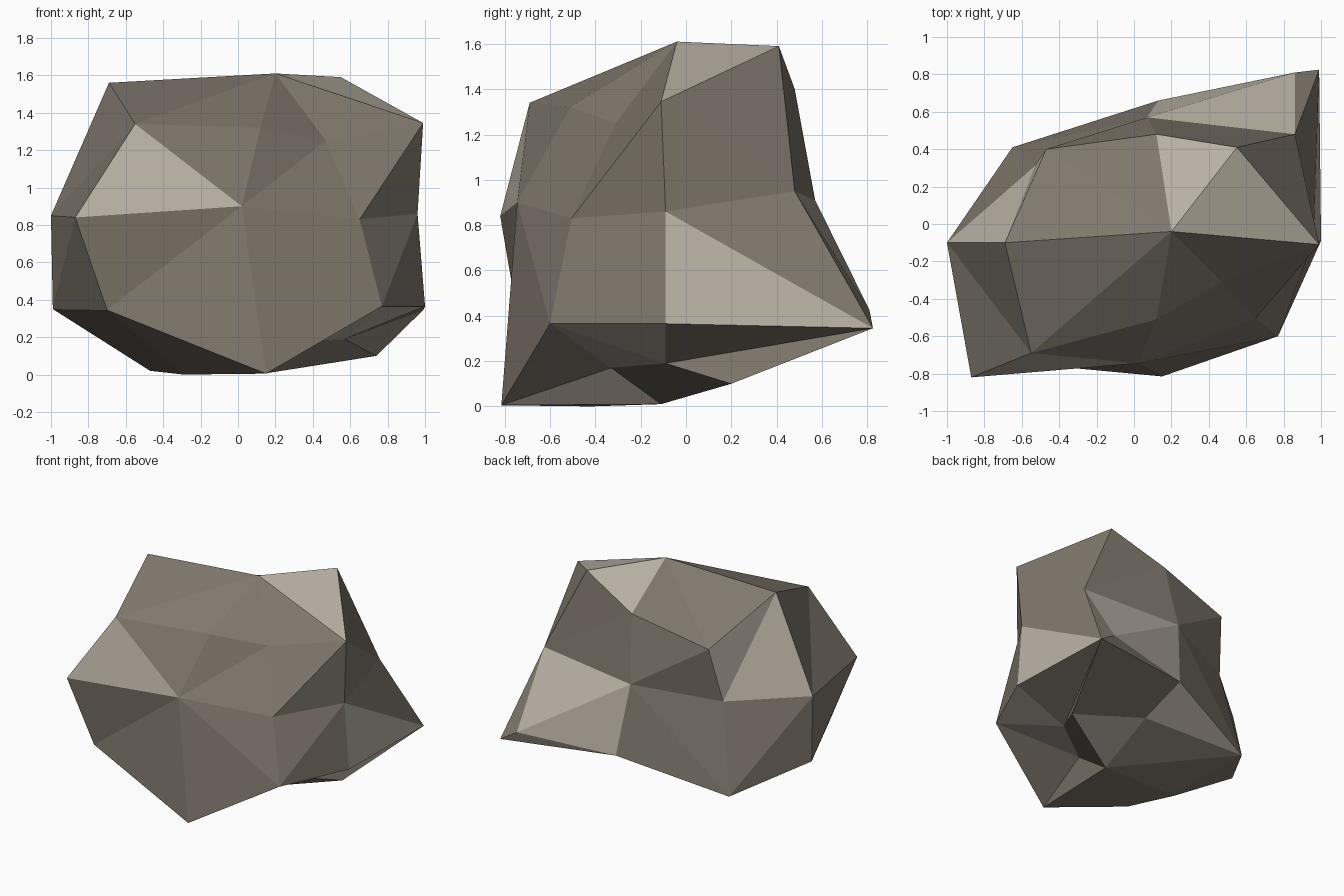
import bpy, bmesh

if "Cube" in bpy.data.objects:
    bpy.data.objects.remove(bpy.data.objects["Cube"])

bm = bmesh.new()


def ring(*points):
    return [bm.verts.new(p) for p in points]


def face(*vs):
    bm.faces.new(vs)


def fan(centre, *chain):
    for a, b in zip(chain, chain[1:]):
        face(centre, a, b)


def band(top, low, splits):
    # one quad per character, split along the diagonal; '.' leaves a gap
    for i, s in enumerate(splits):
        j = (i + 1) % len(top)
        if s == "d":
            face(top[i], top[j], low[j])
            face(top[i], low[j], low[i])
        elif s == "u":
            face(top[i], top[j], low[i])
            face(top[j], low[j], low[i])


# rings of the rock, each starting front left and going round by the right
peak, = ring((.20, -.04, 1.61))
upper = ring((-.55, -.69, 1.34), (.12, -.51, 1.32), (.47, -.31, 1.25), (.99, -.11, 1.345),
             (.55, .41, 1.59), (.12, .48, 1.40), (-.47, .40, 1.255), (-.69, -.10, 1.56))
middle = ring((-.87, -.82, .84), (.02, -.745, .90), (.65, -.505, .83), (.96, -.09, .86),
              (.86, .48, .95), (.07, .57, .91), (-.53, .31, .84), (-1.0, -.10, .85))
lower = ring((-.70, -.735, .345), (.15, -.815, .005), (.77, -.60, .365), (1.0, -.09, .365),
             (.99, .825, .345), (.13, .66, .385), (-.65, .41, .185), (-.99, -.10, .35))

# sides and top
fan(peak, *upper, upper[0])
band(upper, middle, "duuduuuu")
band(middle, lower, "udud.duu")

# chipped back right corner
chip, = ring((.86, .81, .425))
fan(chip, middle[4], middle[5], lower[5], lower[4], middle[4])

# uneven underside
fl, f, fr, r, br, b, bl, l = lower
base, notch, side, heel, hollow, left, front = ring(
    (.17, -.11, .01), (.23, -.33, .17), (.57, -.09, .19), (.74, .20, .10),
    (.17, .33, .22), (-.47, -.11, .02), (-.29, -.42, .0))
fan(side, notch, fr, r, br, heel)
fan(base, f, notch, side, heel, hollow, bl, left, front, f)
fan(b, br, heel, hollow, bl)
fan(fl, l, left, front, f)
face(fr, f, notch)
face(l, bl, left)

# pale facets
pale = [(upper[0], middle[0], middle[1]),                                  # front
        (peak, upper[3], upper[4]), (peak, upper[4], upper[5]),            # top
        (upper[7], middle[7], middle[6]), (upper[6], upper[7], middle[6]), # left
        (middle[3], r, br),                                                # right
        (chip, middle[4], middle[5]), (chip, middle[5], b),                # back
        (side, fr, r), (side, notch, fr),                                  # underside
        (heel, hollow, base), (hollow, b, bl)]
for corners in pale:
    bm.faces.get(corners).material_index = 1

bmesh.ops.recalc_face_normals(bm, faces=bm.faces[:])
mesh = bpy.data.meshes.new("rock")
bm.to_mesh(mesh)
bm.free()

# two flat stone colours
for name, colour in (("grey brown stone", (.215, .188, .152, 1)),
                     ("pale stone", (.50, .455, .385, 1))):
    stone = bpy.data.materials.new(name)
    stone.diffuse_color = colour
    stone.use_nodes = True
    stone.node_tree.nodes["Principled BSDF"].inputs["Base Color"].default_value = stone.diffuse_color
    mesh.materials.append(stone)
rock = bpy.data.objects.new("rock", mesh)
bpy.context.collection.objects.link(rock)
